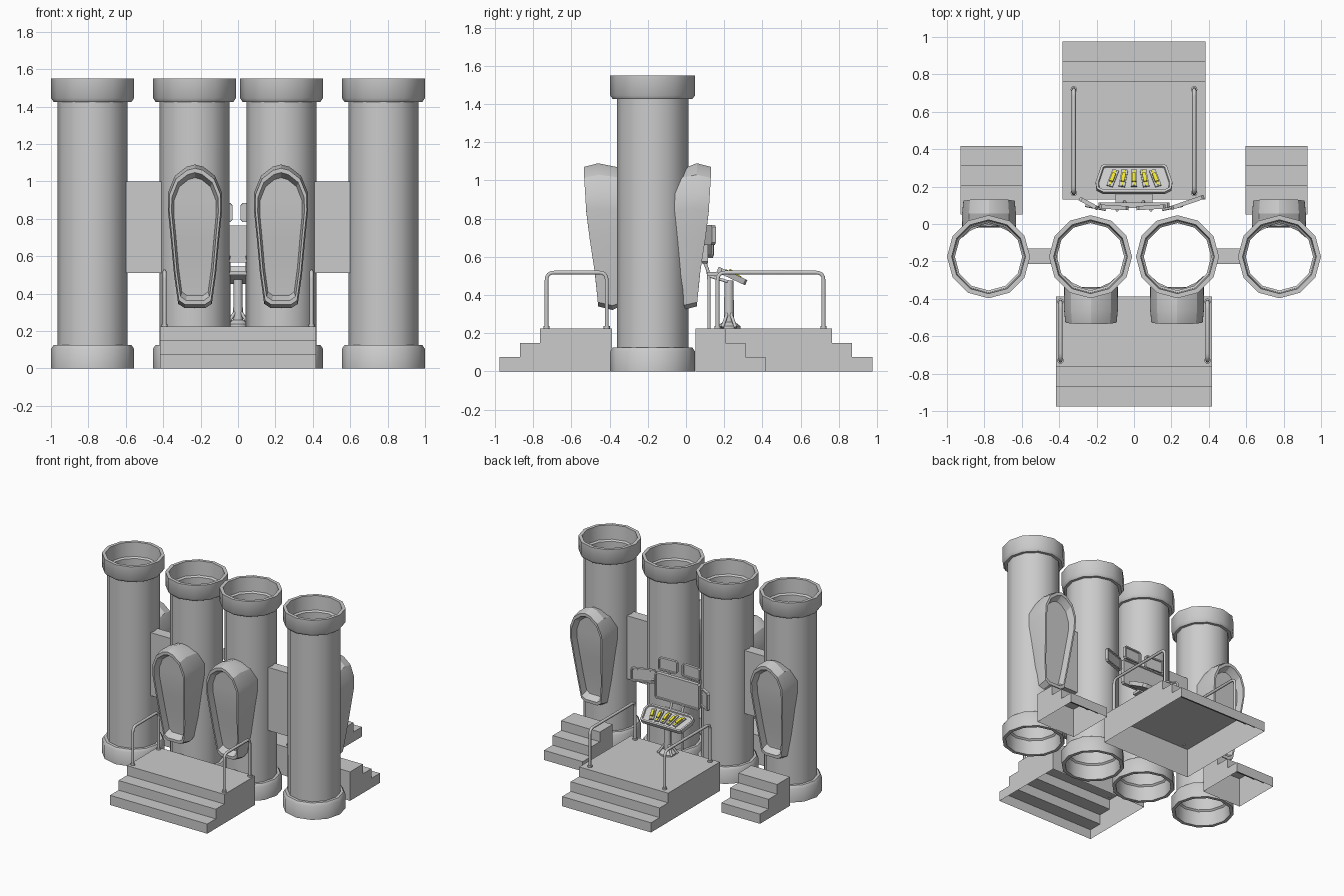
import bpy, bmesh, math
from mathutils import Matrix, Vector

if "Cube" in bpy.data.objects:
    bpy.data.objects.remove(bpy.data.objects["Cube"])

COL_Y = -0.175


def make(name, bm, smooth=None, mat=None, normals=True):
    if normals:
        bmesh.ops.recalc_face_normals(bm, faces=bm.faces)
    me = bpy.data.meshes.new(name)
    bm.to_mesh(me)
    bm.free()
    ob = bpy.data.objects.new(name, me)
    bpy.context.collection.objects.link(ob)
    if mat:
        me.materials.append(mat)
    if smooth:
        bpy.ops.object.select_all(action='DESELECT')
        ob.select_set(True)
        bpy.context.view_layer.objects.active = ob
        bpy.ops.object.shade_smooth_by_angle(angle=math.radians(smooth))
    return ob


def lathe(name, profile, loc, n, closed=False, smooth=40):
    bm = bmesh.new()
    rings = [[bm.verts.new((loc[0] + r * math.cos(2 * math.pi * i / n),
                            loc[1] + r * math.sin(2 * math.pi * i / n), loc[2] + z))
              for i in range(n)] for r, z in profile]
    pairs = list(zip(rings, rings[1:] + rings[:1])) if closed else list(zip(rings, rings[1:]))
    for a, b in pairs:
        for i in range(n):
            j = (i + 1) % n
            bm.faces.new((a[i], a[j], b[j], b[i]))
    if not closed:
        bm.faces.new(rings[0])
        bm.faces.new(rings[-1])
    return make(name, bm, smooth)


def box(name, lo, hi):
    bm = bmesh.new()
    size = [b - a for a, b in zip(lo, hi)]
    mid = [(a + b) / 2 for a, b in zip(lo, hi)]
    bmesh.ops.create_cube(bm, size=1, matrix=Matrix.Translation(mid) @ Matrix.Diagonal((*size, 1)))
    return make(name, bm)


def stairs(name, x0, x1, y_in, y_out):
    # three steps, hollow underneath
    d = 0.105 if y_out > y_in else -0.105
    prof = [(y_in, 0), (y_in, .225), (y_out - 2 * d, .225), (y_out - 2 * d, .15),
            (y_out - d, .15), (y_out - d, .075), (y_out, .075), (y_out, 0)]
    bm = bmesh.new()
    a = [bm.verts.new((x0, y, z)) for y, z in prof]
    b = [bm.verts.new((x1, y, z)) for y, z in prof]
    bm.faces.new(a)
    bm.faces.new(b)
    for i in range(len(prof) - 1):
        bm.faces.new((a[i], a[i + 1], b[i + 1], b[i]))
    return make(name, bm)


def pipe(name, pts, r, corner=0.04):
    # tube with rounded corners
    P = [Vector(p) for p in pts]
    path = [P[0]]
    for a, c, b in zip(P, P[1:], P[2:]):
        s, e = c + (a - c).normalized() * corner, c + (b - c).normalized() * corner
        for k in range(5):
            t = k / 4
            path.append((1 - t) ** 2 * s + 2 * t * (1 - t) * c + t * t * e)
    path.append(P[-1])
    cu = bpy.data.curves.new(name, 'CURVE')
    cu.dimensions = '3D'
    cu.bevel_depth, cu.bevel_resolution, cu.use_fill_caps = r, 1, True
    sp = cu.splines.new('POLY')
    sp.points.add(len(path) - 1)
    for q, v in zip(sp.points, path):
        q.co = (*v, 1)
    ob = bpy.data.objects.new(name, cu)
    bpy.context.collection.objects.link(ob)
    return ob


def plate(name, outline, thick, mtx, rim, depth):
    # extruded outline with an inset, sunken top
    bm = bmesh.new()
    f = bm.faces.new([bm.verts.new((x, y, 0)) for x, y in outline])
    ext = bmesh.ops.extrude_face_region(bm, geom=[f])['geom']
    bmesh.ops.translate(bm, verts=[g for g in ext if isinstance(g, bmesh.types.BMVert)], vec=(0, 0, thick))
    bmesh.ops.recalc_face_normals(bm, faces=bm.faces)
    top = max(bm.faces, key=lambda g: g.calc_center_median().z)
    bmesh.ops.inset_region(bm, faces=[top], thickness=rim)
    bmesh.ops.inset_region(bm, faces=[top], thickness=0.004, depth=-depth)
    bm.transform(mtx)
    return make(name, bm)


def screen(name, loc, w, h, yaw=0, t=0.022):
    c = 0.012
    q = [(w / 2, h / 2 - c), (w / 2 - c, h / 2)]
    o = q + [(-x, y) for x, y in q[::-1]] + [(-x, -y) for x, y in q] + [(x, -y) for x, y in q[::-1]]
    m = Matrix.Translation(loc) @ Matrix.Rotation(yaw, 4, 'Z') @ Matrix.Rotation(-math.pi / 2, 4, 'X')
    return plate(name, o, t, m, 0.011, 0.007)


def pod(name, cx, sign, push):
    # coffin-shaped alcove: half outline as (half width, z)
    half = [(.055, .322), (.09, .345), (.112, .5), (.13, .7), (.145, .85),
            (.144, .94), (.107, 1.03), (.045, 1.078), (0, 1.09)]
    loop = half + [(-w, z) for w, z in half[-2::-1]]

    def front(z):
        pts = [(.3, .283), (.45, .292), (.6, .315), (.8, .345), (1.05, .36), (1.2, .36)]
        for (a, u), (b, v) in zip(pts, pts[1:]):
            if z <= b:
                return u + (v - u) * (z - a) / (b - a) - push

    bm = bmesh.new()

    def ring(sx, sz, back=None):
        vs = []
        for w, z0 in loop:
            x, z = w * sx, .7 + (z0 - .7) * sz
            d = math.sqrt(.18 ** 2 - x * x) - .01 if back is None else front(z) - back
            vs.append(bm.verts.new((cx + x, COL_Y + sign * d, z)))
        return vs
    rings = [ring(.98, .94), ring(1, 1, .075), ring(.95, .95, 0), ring(.86, .89, 0),
             ring(.78, .82, .05)]
    n = len(loop)
    for a, b in zip(rings, rings[1:]):
        for i in range(n):
            j = (i + 1) % n
            bm.faces.new((a[i], a[j], b[j], b[i]))
    f = rings[-1]
    for i in range(len(half) - 1):
        quad = [f[i], f[i + 1], f[n - 2 - i], f[n - 1 - i]]
        bm.faces.new(list(dict.fromkeys(quad)))
    return make(name, bm, 25)


# Hollow columns with collars, and the wall panels between them
column = [(.222, 0), (.222, .105), (.208, .125), (.187, .125), (.187, 1.425), (.208, 1.425),
          (.222, 1.445), (.222, 1.55), (.197, 1.55), (.192, 1.44), (.18, 1.43), (.18, .12),
          (.192, .11), (.197, 0)]
for s, side in ((-1, 'left'), (1, 'right')):
    for cx, pos in ((.2325, 'inner'), (.7775, 'outer')):
        lathe(f'{pos}_column_{side}', column, (s * cx, COL_Y, 0), 12, True)
    box(f'wall_panel_{side}', (s * .505 - .095, -.215, .51), (s * .505 + .095, -.13, 1.0))
    # Alcove pods: inner pair faces front, outer pair faces back
    pod(f'front_pod_{side}', s * .23, -1, 0)
    pod(f'back_pod_{side}', s * .775, 1, .053)
    stairs(f'side_steps_{side}', s * .762 - .166, s * .762 + .166, .05, .417)
    # Handrails with foot flanges
    for nm, x, ya, yb in (('front', .393, -.73, -.415), ('back', .322, .165, .72)):
        x *= s
        pipe(f'{nm}_rail_{side}', [(x, ya, .22), (x, ya, .518), (x, yb, .518), (x, yb, .22)], .011)
        for y in (ya, yb):
            lathe(f'{nm}_rail_foot_{side}', [(.017, 0), (.017, .012)], (x, y, .225), 10)

# Main platforms
stairs('front_platform', -.418, .418, -.388, -.975)
stairs('back_platform', -.382, .382, .13, .975)

# Console pedestal with splayed feet
lathe('console_base', [(.06, 0), (.06, .012), (.04, .028), (.026, .035), (.024, .25)], (0, .225, .225), 16)
for a in (45, 135, 225, 315):
    c, s = math.cos(math.radians(a)), math.sin(math.radians(a))
    pipe('console_foot', [(.015 * c, .225 + .01 * s, .31), (.05 * c, .225 + .03 * s, .27),
                          (.085 * c, .225 + .05 * s, .23)], .009, .015)

# Tilted control desk with fanned yellow levers
tilt = Matrix.Translation((0, .232, .487)) @ Matrix.Rotation(math.radians(-25), 4, 'X')
hd = [(.165, -.08), (.2, -.06), (.205, -.02), (.175, .075), (.155, .085)]
plate('control_desk', hd + [(-x, y) for x, y in hd[::-1]], .03, tilt, .014, .01)
yellow = bpy.data.materials.new('yellow')
yellow.diffuse_color = (.85, .78, .03, 1)
yellow.use_nodes = True
yellow.node_tree.nodes["Principled BSDF"].inputs["Base Color"].default_value = yellow.diffuse_color
for i in range(-2, 3):
    m = tilt @ Matrix.Translation((i * .057, .003, .03)) @ Matrix.Rotation(i * .17, 4, 'Z')
    for nm, w, l, h, y, mt in (('lever', .02, .05, .024, 0, yellow), ('lever_tip', .011, .09, .014, 0, yellow),
                               ('lever_slot', .034, .1, .01, 0, None)):
        bm = bmesh.new()
        bmesh.ops.create_cube(bm, size=1, matrix=m @ Matrix.Translation((0, y, h / 2 - .01)) @ Matrix.Diagonal((w, l, h, 1)))
        make(nm, bm, mat=mt)
box('desk_shelf', (-.1, .11, .5), (.1, .18, .52))

# Screens on a two-post stand
screen('main_screen', (0, .085, .665), .38, .2, 0, .03)
screen('upper_screen_right', (.092, .078, .833), .155, .1, .06)
screen('upper_screen_left', (-.108, .078, .833), .155, .1, -.06)
screen('side_screen_right', (.29, .105, .715), .185, .105, .33)
screen('side_screen_left', (-.248, .1, .665), .11, .14, -.5)
for s in (-1, 1):
    pipe('screen_post', [(s * .05, .12, .225), (s * .05, .12, .52), (s * .05, .085, .6)], .01)
    pipe('upper_screen_arm', [(s * .09, .075, .7), (s * .09, .075, .83)], .009)
    pipe('side_screen_arm', [(s * .15, .078, .69), (s * .26, .1, .69)], .009)
    pipe('desk_bracket', [(s * .05, .12, .5), (s * .05, .22, .47)], .009)
